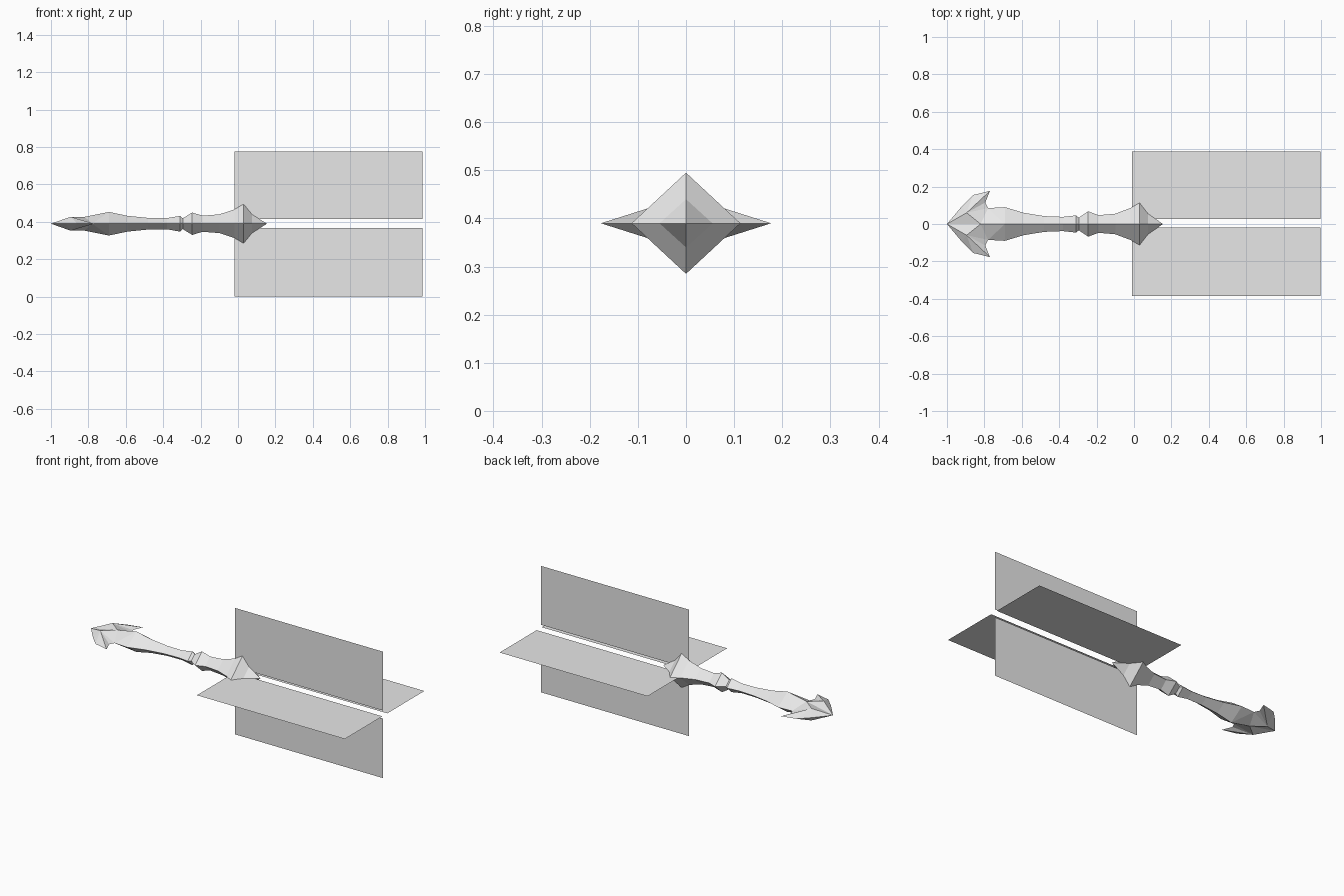
import bpy
import bmesh

cube = bpy.data.objects.get("Cube")
if cube:
    bpy.data.objects.remove(cube, do_unlink=True)

AXIS_Z = 0.39

grey = bpy.data.materials.new("light grey")
grey.use_nodes = True
colour = (0.8, 0.8, 0.8, 1)
grey.diffuse_color = colour
grey.node_tree.nodes["Principled BSDF"].inputs["Base Color"].default_value = colour


def finish(name, bm, z=AXIS_Z):
    """Turn a bmesh into a flat-shaded object."""
    bmesh.ops.remove_doubles(bm, verts=bm.verts, dist=0.0005)
    bmesh.ops.recalc_face_normals(bm, faces=bm.faces)
    mesh = bpy.data.meshes.new(name)
    bm.to_mesh(mesh)
    bm.free()
    mesh.materials.append(grey)
    obj = bpy.data.objects.new(name, mesh)
    obj.location.z = z
    bpy.context.collection.objects.link(obj)
    return obj


# Shaft with collar and flared nock: (x, half width, half height) diamonds
rings = [
    (-0.69, 0.09, 0.063), (-0.59, 0.06, 0.042), (-0.48, 0.042, 0.031),
    (-0.38, 0.038, 0.030), (-0.31, 0.046, 0.042), (-0.295, 0.034, 0.029),
    (-0.245, 0.068, 0.060), (-0.19, 0.047, 0.043), (-0.10, 0.055, 0.050),
    (-0.02, 0.085, 0.076), (0.03, 0.113, 0.105), (0.075, 0.055, 0.050),
]
bm = bmesh.new()
loops = [[bm.verts.new(p) for p in
          ((x, w, 0), (x, 0, h), (x, -w, 0), (x, 0, -h))]
         for x, w, h in rings]
for a, b in zip(loops, loops[1:]):
    for i in range(4):
        j = (i + 1) % 4
        bm.faces.new((a[i], a[j], b[j], b[i]))
tip = bm.verts.new((0.155, 0, 0))
for i in range(4):
    bm.faces.new((loops[-1][i], loops[-1][(i + 1) % 4], tip))
finish("shaft", bm)

# Barbed head: one quarter, mirrored across the width and the height
points = {
    "tip": (-1, 0, 0), "edge": (-0.92, 0.095, 0), "bulge": (-0.86, 0.155, 0),
    "barb": (-0.77, 0.177, 0), "notch": (-0.795, 0.115, 0),
    "root": (-0.78, 0.085, 0), "neck": (-0.69, 0.09, 0),
    "shoulder": (-0.895, 0.06, 0.037), "crown": (-0.82, 0, 0.037),
    "ridge": (-0.69, 0, 0.063),
}
facets = [
    "tip edge shoulder", "edge bulge shoulder", "bulge barb shoulder",
    "barb notch shoulder", "notch root shoulder", "tip shoulder crown",
    "shoulder root crown", "crown root ridge", "root neck ridge",
]
bm = bmesh.new()
for sy in (1, -1):
    for sz in (1, -1):
        v = {k: bm.verts.new((x, y * sy, z * sz))
             for k, (x, y, z) in points.items()}
        for facet in facets:
            bm.faces.new([v[k] for k in facet.split()])
finish("barbed_head", bm)

# Four flat vanes: horizontal pair and vertical pair
for name, upright, start, inner, outer in (
        ("left_vane", False, -0.01, 0.028, 0.388),
        ("right_vane", False, -0.01, -0.02, -0.385),
        ("top_vane", True, -0.02, 0.025, 0.387),
        ("bottom_vane", True, -0.02, -0.024, -0.39)):
    bm = bmesh.new()
    end = start + 1.006
    corners = ((start, inner), (end, inner), (end, outer), (start, outer))
    bm.faces.new([bm.verts.new((x, 0, r) if upright else (x, r, 0))
                  for x, r in corners])
    finish(name, bm)
